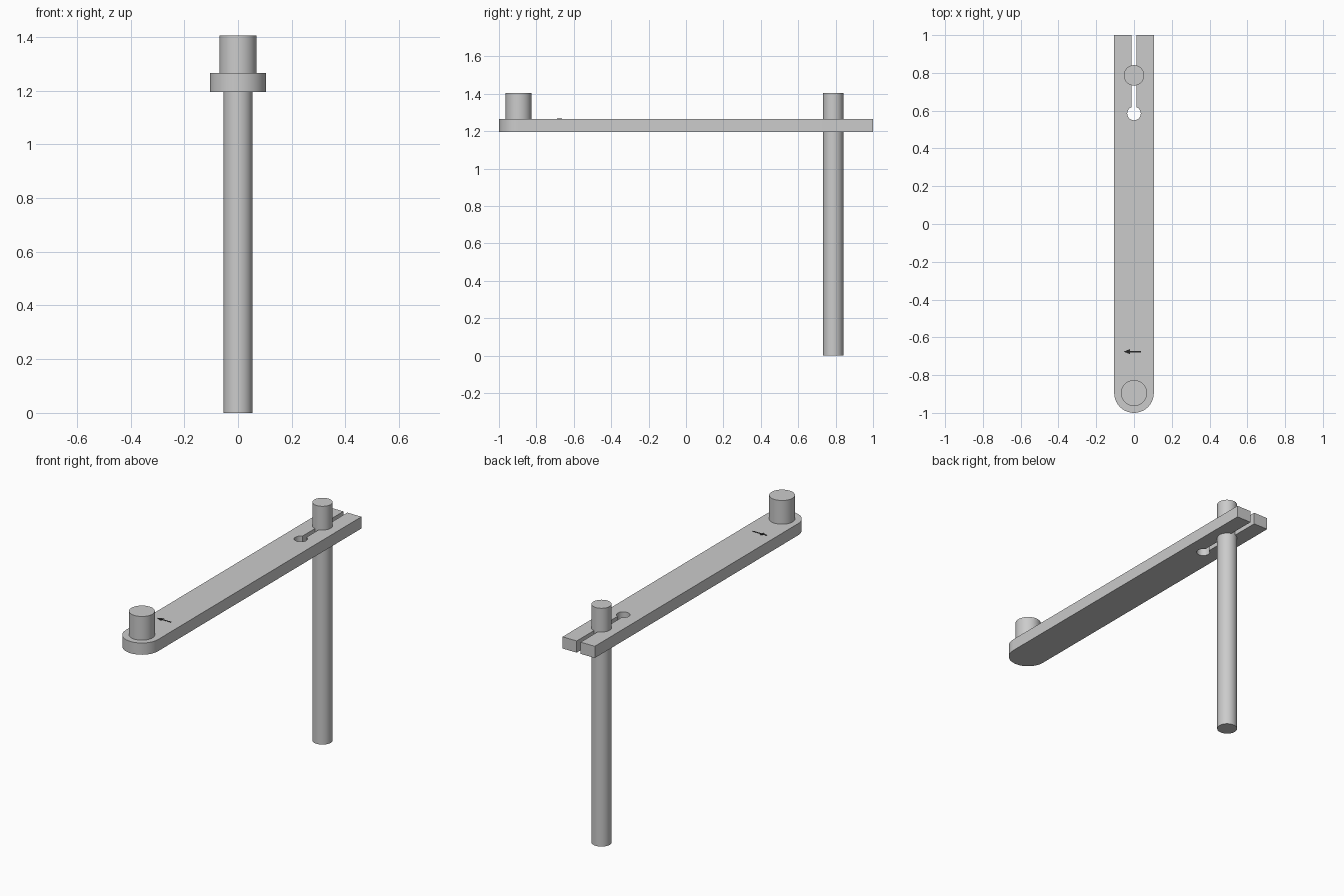
import bpy, bmesh, math

if "Cube" in bpy.data.objects:
    bpy.data.objects.remove(bpy.data.objects["Cube"])


def material(name, v):
    m = bpy.data.materials.new(name)
    m.diffuse_color = (v, v, v, 1)
    m.use_nodes = True
    m.node_tree.nodes["Principled BSDF"].inputs["Base Color"].default_value = m.diffuse_color
    return m


GREY = material("light grey", 0.6)
DARK = material("dark marking", 0.02)


def arc(cx, cy, r, start, end, n):
    """Points along an arc, angles in radians."""
    return [(cx + r * math.cos(start + (end - start) * i / n),
             cy + r * math.sin(start + (end - start) * i / n)) for i in range(n + 1)]


def slab(name, outline, z0, z1, mat):
    """Extrude a flat outline upward from z0 to z1."""
    bm = bmesh.new()
    face = bm.faces.new([bm.verts.new((x, y, z0)) for x, y in outline])
    top = bmesh.ops.extrude_face_region(bm, geom=[face])["geom"]
    bmesh.ops.translate(bm, vec=(0, 0, z1 - z0),
                        verts=[g for g in top if isinstance(g, bmesh.types.BMVert)])
    bmesh.ops.recalc_face_normals(bm, faces=bm.faces)
    mesh = bpy.data.meshes.new(name)
    bm.to_mesh(mesh)
    bm.free()
    mesh.materials.append(mat)
    ob = bpy.data.objects.new(name, mesh)
    bpy.context.collection.objects.link(ob)
    bpy.ops.object.select_all(action='DESELECT')
    ob.select_set(True)
    bpy.context.view_layer.objects.active = ob
    bpy.ops.object.shade_smooth_by_angle(angle=math.radians(30))
    return ob


W, SLOT, HOLE_R, HOLE_Y, KNOB_Y = 0.105, 0.013, 0.036, 0.585, -0.895
ARM_BOTTOM, ARM_TOP, TOP = 1.196, 1.265, 1.405

# Arm: rounded front end, slotted back end with a round relief hole
a = math.asin(SLOT / HOLE_R)
outline = arc(0, KNOB_Y, W, math.pi, 2 * math.pi, 20)
outline += [(W, 1), (SLOT, 1)]
outline += arc(0, HOLE_Y, HOLE_R, math.pi / 2 - a, -1.5 * math.pi + a, 28)
outline += [(-SLOT, 1), (-W, 1)]
slab("arm", outline, ARM_BOTTOM, ARM_TOP, GREY)

# Long rod clamped in the slot, and the knob on the front end
slab("rod", arc(0, 0.787, 0.054, 0, 2 * math.pi, 48)[:-1], 0, TOP, GREY)
slab("knob", arc(0, KNOB_Y, 0.069, 0, 2 * math.pi, 48)[:-1], ARM_TOP - 0.02, TOP, GREY)

# Direction arrow marked on the arm
slab("arrow", [(-0.055, -0.676), (-0.02, -0.69), (-0.02, -0.679), (0.037, -0.679),
               (0.037, -0.673), (-0.02, -0.673), (-0.02, -0.662)],
     ARM_TOP - 0.001, ARM_TOP + 0.002, DARK)
